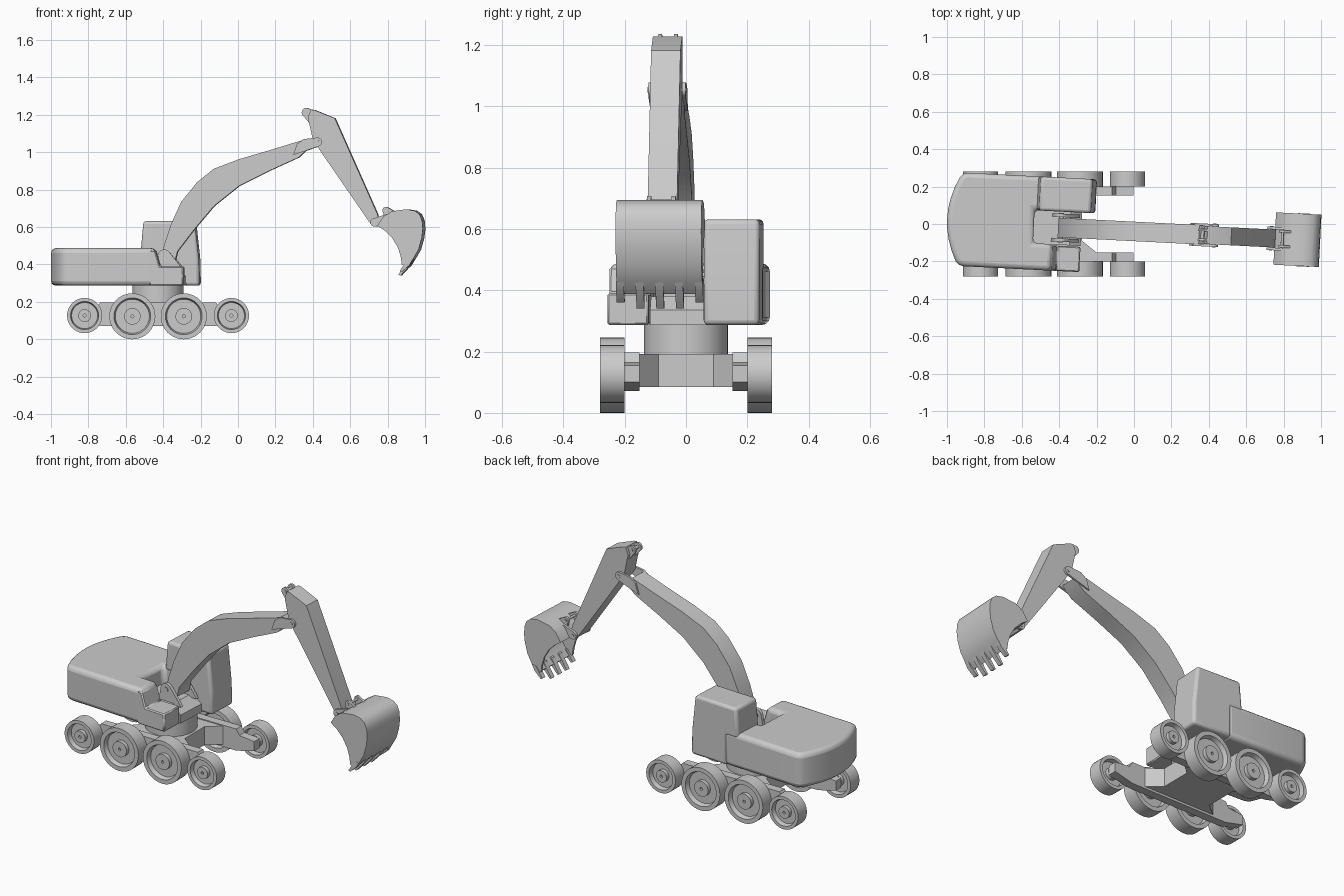
import bpy, bmesh, math
from mathutils import Matrix, Vector
from mathutils.geometry import convex_hull_2d

if "Cube" in bpy.data.objects:
    bpy.data.objects.remove(bpy.data.objects["Cube"])

CX = -0.4275                      # slew axis
SLEW = Matrix.Translation((CX, 0, 0)) @ Matrix.Rotation(math.radians(-2.9), 4, 'Z') @ Matrix.Translation((-CX, 0, 0))
VC = -0.018                       # centre line of the digging arm


def finish(name, bm, slew, bevel=0, seg=3):
    bmesh.ops.recalc_face_normals(bm, faces=bm.faces)
    if slew:
        bm.transform(SLEW)
    me = bpy.data.meshes.new(name)
    bm.to_mesh(me)
    bm.free()
    ob = bpy.data.objects.new(name, me)
    bpy.context.collection.objects.link(ob)
    if bevel:
        m = ob.modifiers.new("bevel", 'BEVEL')
        m.width, m.segments = bevel, seg
        m.limit_method, m.angle_limit = 'ANGLE', math.radians(40)
    return ob


def prism(name, pts, a, b, plane='xz', slew=True, bevel=0, seg=3):
    """Extrude a 2D outline from a to b along the remaining axis."""
    bm = bmesh.new()
    vs = [bm.verts.new((p[0], a, p[1]) if plane == 'xz' else (p[0], p[1], a)) for p in pts]
    f = bm.faces.new(vs)
    new = bmesh.ops.extrude_face_region(bm, geom=[f])['geom']
    d = Vector((0, b - a, 0)) if plane == 'xz' else Vector((0, 0, b - a))
    bmesh.ops.translate(bm, vec=d, verts=[v for v in new if isinstance(v, bmesh.types.BMVert)])
    return finish(name, bm, slew, bevel, seg)


def circle(x, z, r, n=24):
    return [(x + r * math.cos(2 * math.pi * i / n), z + r * math.sin(2 * math.pi * i / n)) for i in range(n)]


def lug_pair(name, x, z, r, extra, off, t):
    """Two round-ended plates on either side of the arm, plus a pin."""
    pts = circle(x, z, r) + extra
    pts = [pts[i] for i in convex_hull_2d(pts)]
    for side, s in (("left", 1), ("right", -1)):
        prism(f"{name}_{side}", pts, VC + s * off - t / 2, VC + s * off + t / 2)
    prism(name + "_pin", circle(x, z, r * 0.4, 16), VC - off - t * .7, VC + off + t * .7)


def wheel(name, x, y, z, r, w):
    """Lathe a wheel with a recessed face and raised hub on both sides."""
    prof = [(0, .025), (.008, .025), (.008, .036), (.36 * r, .036), (.36 * r, .014), (.74 * r, .014),
            (.8 * r, w), (r, w)]
    prof += [(p, -h) for p, h in reversed(prof)]
    bm = bmesh.new()
    vs = [bm.verts.new((p, h, 0)) for p, h in prof]
    es = [bm.edges.new(e) for e in zip(vs, vs[1:])]
    bmesh.ops.spin(bm, geom=vs + es, cent=(0, 0, 0), axis=(0, 1, 0), angle=2 * math.pi, steps=40)
    bmesh.ops.remove_doubles(bm, verts=bm.verts, dist=1e-5)
    bm.transform(Matrix.Translation((x, y, z)))
    finish(name, bm, False)


# wheels
for side, s in (("left", 1), ("right", -1)):
    for i, (x, r, z) in enumerate([(-.82, .094, .127), (-.565, .123, .123), (-.29, .123, .123), (-.035, .094, .127)]):
        wheel(f"wheel_{side}_{i + 1}", x, s * .24, z, r, .04)

# undercarriage: centre block with flared ends, and a side beam with stepped tips
half = [(.15, .09), (.23, .155), (.23, .18)]
plan = [(CX + x, y) for x, y in half] + [(CX - x, y) for x, y in reversed(half)]
plan += [(CX - x, -y) for x, y in half] + [(CX + x, -y) for x, y in reversed(half)]
prism("chassis", plan, .085, .192, 'xy', False)
tip = [(.425, .1), (.425, .155), (.33, .165), (.31, .197), (.23, .197)]
beam = [(CX + x, z) for x, z in tip] + [(CX - x, z) for x, z in reversed(tip)] + [(CX - .31, .072), (CX + .31, .072)]
for side, s in (("left", 1), ("right", -1)):
    prism("side_beam_" + side, beam, s * .152, s * .2, slew=False)
    for x, z in ((-.82, .127), (-.565, .123), (-.29, .123), (-.035, .127)):
        prism("axle_" + side, circle(x, z, .03), s * .16, s * .23, slew=False)
prism("turntable", circle(CX, 0, .137, 48), .185, .29, 'xy')

# upper body with curved tail and a slot for the boom
tail = [(-.90, .25), (-.925, .243), (-.943, .225)]
tail += [(-1 + .057 * (y / .225) ** 2, y) for y in (.17, .11, .055, 0, -.055, -.11, -.17)]
tail += [(x, -y) for x, y in reversed(tail[:3])]
prism("engine_body", tail + [(-.43, -.25), (-.43, -.108), (-.535, -.108), (-.535, .07), (-.43, .07), (-.43, .25)],
      .287, .487, 'xy', bevel=.025)
prism("deck", [(-.56, .287), (-.28, .287), (-.28, .335), (-.34, .38), (-.56, .38)], -.11, .08)
prism("side_box", [(-.46, .287), (-.28, .287), (-.28, .39), (-.405, .39), (-.43, .475), (-.46, .475)],
      -.25, -.115, bevel=.006, seg=1)
prism("cab", [(-.45, .287), (-.21, .287), (-.212, .42), (-.235, .632), (-.51, .632), (-.525, .46), (-.45, .46)],
      .068, .25, bevel=.016)

# boom with foot brackets and fork tip
upper = [(-.405, .45), (-.39, .51), (-.355, .615), (-.30, .735), (-.215, .84), (-.125, .912), (.01, .963),
         (.17, 1.01), (.35, 1.065)]
lower = [(.39, 1.03), (.33, .973), (.17, .9), (.01, .82), (-.125, .712), (-.23, .588), (-.32, .47),
         (-.335, .41), (-.37, .39)]
prism("boom", upper + lower, VC - .052, VC + .052)
lug_pair("boom_foot_bracket", -.39, .445, .035, [(-.44, .37), (-.29, .37), (-.31, .4)], .066, .018)
lug_pair("boom_fork", .43, 1.055, .024, [(.3, .985), (.32, 1.045), (.355, 1.07)], .055, .012)

# stick
prism("stick", [(.378, 1.187), (.394, 1.228), (.412, 1.226), (.522, 1.182), (.75, .67), (.758, .625), (.735, .604),
                (.715, .615), (.405, 1.064)], VC - .048, VC + .048)
lug_pair("stick_top_lug", .368, 1.213, .024, [(.41, 1.22), (.39, 1.15)], .026, .012)

# bucket: curved shell, two cheeks, hinge lugs and teeth
outer = [(.755, .607), (.785, .655), (.83, .684), (.91, .695), (.955, .687), (.98, .668), (.994, .635), (.998, .59),
         (.992, .54), (.975, .48), (.945, .428), (.905, .388)]
inner = [(x + (.86 - x) * .09, z + (.57 - z) * .09) for x, z in outer]
inner[-1] = (.898, .396)
prism("bucket_shell", outer + inner[::-1], VC - .138, VC + .138)
mouth = [(.885, .4), (.88, .44), (.865, .49), (.835, .54), (.795, .58)]
for side, s in (("left", 1), ("right", -1)):
    prism("bucket_cheek_" + side, outer + mouth, VC + s * .127, VC + s * .14)
lug_pair("bucket_hinge", .735, .625, .022, [(.80, .67), (.79, .61)], .056, .014)
lug_pair("bucket_link_lug", .795, .69, .018, [(.84, .685), (.79, .64)], .04, .014)
for i in range(5):
    y = VC + (i - 2) * .0645
    low = .02 if i in (0, 4) else 0
    prism(f"tooth_{i + 1}", [(.915, .425), (.945, .43), (.925, .395), (.875 + low / 2, .34 + low),
                             (.864 + low / 2, .345 + low)], y - .013, y + .013)

for ob in bpy.context.scene.objects:
    ob.select_set(True)
    bpy.context.view_layer.objects.active = ob
bpy.ops.object.shade_smooth_by_angle(angle=math.radians(30))
